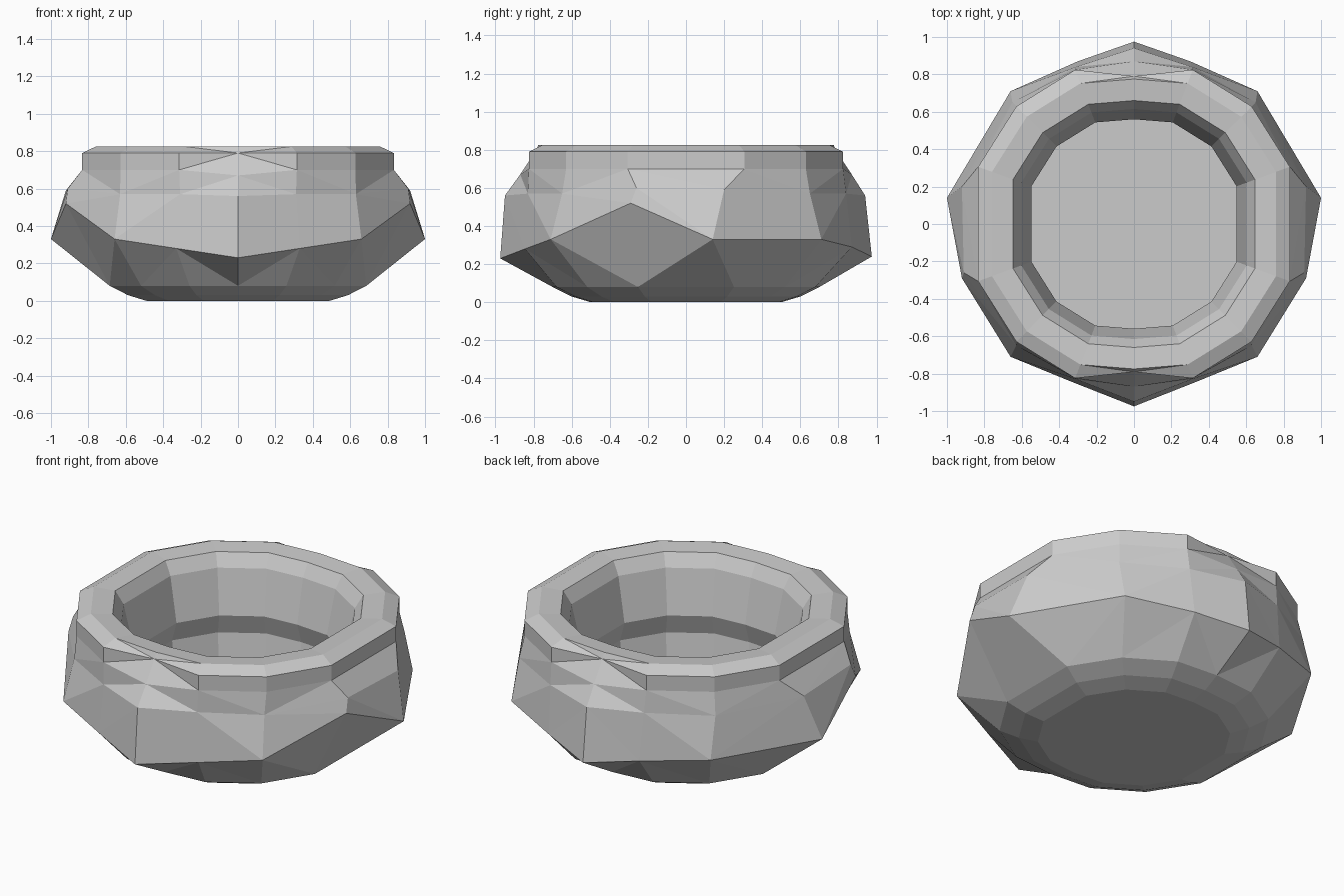
import bpy, bmesh

if "Cube" in bpy.data.objects:
    bpy.data.objects.remove(bpy.data.objects["Cube"])

# Right half of a ring, front to back; mirrored across x
HALF = [(0, -1), (.37, -.97), (.74, -.74), (.98, -.36),
        (.98, .36), (.74, .74), (.37, .97), (0, 1)]


def ring(r, z, tip=1.0):
    """tip scales the front and back middle points."""
    return [(x * r, y * r * (tip if x == 0 else 1), z) for x, y in HALF]


# Irregular hewn belly and shoulder
belly = [(0, -.975, .23), (.33, -.845, .28), (.66, -.71, .33), (.92, -.29, .52),
         (1, .14, .33), (.66, .71, .33), (.3, .87, .29), (0, .975, .24)]
shoulder = [(0, -.95, .56), (.31, -.83, .57), (.63, -.65, .57), (.91, -.26, .6),
            (.92, .2, .59), (.65, .65, .57), (.31, .84, .57), (0, .94, .56)]
neck = ring(.85, .7)
neck[0], neck[-1] = (0, -.87, .67), (0, .87, .67)

rings = [ring(.5, 0), ring(.6, .03), ring(.7, .08),                 # foot
         belly, shoulder, neck,
         ring(.85, .79, .93), ring(.775, .825),                     # lip
         ring(.66, .815), ring(.615, .74), ring(.56, .48),          # mouth
         ring(.6, .36), ring(.56, .1)]                              # inner well

bm = bmesh.new()
loops = []
for half in rings:
    pts = half + [(-x, y, z) for x, y, z in half[-2:0:-1]]
    loops.append([bm.verts.new(p) for p in pts])
n = len(loops[0])
for a, b in zip(loops, loops[1:]):
    for i in range(n):
        j = (i + 1) % n
        bm.faces.new((a[i], a[j], b[j], b[i]))
bm.faces.new(loops[0][::-1])
bm.faces.new(loops[-1])
bmesh.ops.triangulate(bm, faces=[f for f in bm.faces if len(f.verts) == 4],
                      quad_method='SHORT_EDGE')
bmesh.ops.recalc_face_normals(bm, faces=bm.faces)

mesh = bpy.data.meshes.new("stone_bowl")
bm.to_mesh(mesh)
bm.free()
bpy.context.collection.objects.link(bpy.data.objects.new("stone_bowl", mesh))
